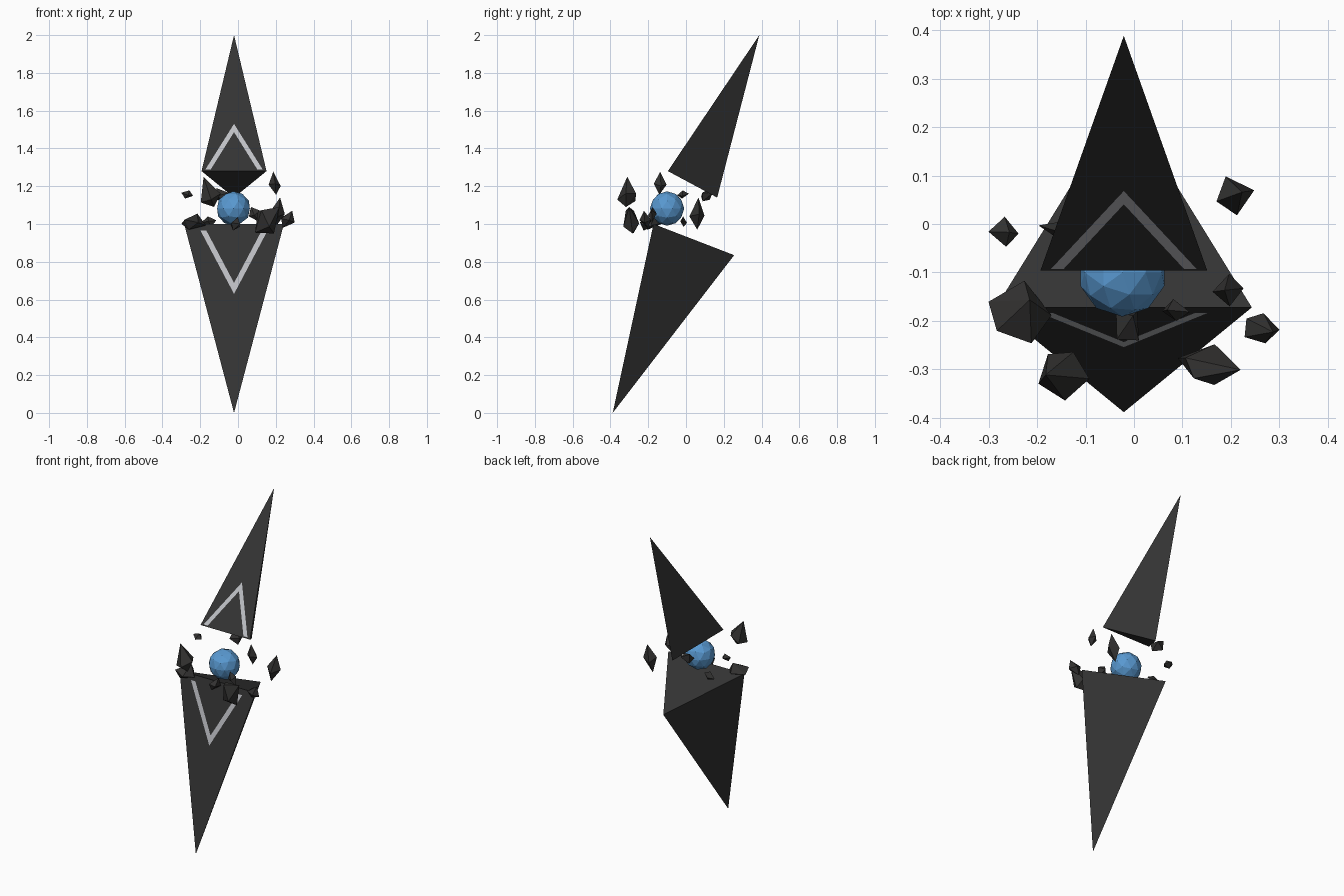
import bpy, bmesh, math, random
from mathutils import Vector

if "Cube" in bpy.data.objects:
    bpy.data.objects.remove(bpy.data.objects["Cube"])

random.seed(4)
CX = -0.021  # centre line of the shards


def material(name, rgb):
    m = bpy.data.materials.new(name)
    m.diffuse_color = (*rgb, 1)
    m.use_nodes = True
    m.node_tree.nodes["Principled BSDF"].inputs["Base Color"].default_value = m.diffuse_color
    return m


STONE = material("dark stone", (0.034, 0.034, 0.034))
RUBBLE = material("rubble stone", (0.032, 0.031, 0.030))
MARK = material("pale grey mark", (0.52, 0.53, 0.56))
BLUE = material("blue core", (0.10, 0.32, 0.64))


def finish(name, bm, mat):
    me = bpy.data.meshes.new(name)
    bm.to_mesh(me)
    bm.free()
    me.materials.append(mat)
    ob = bpy.data.objects.new(name, me)
    bpy.context.collection.objects.link(ob)
    return ob


def shard(name, tip, front, half, back):
    """Tetrahedron from (y, z) of its tip, front edge and back corner."""
    bm = bmesh.new()
    t, b = (bm.verts.new((CX, *p)) for p in (tip, back))
    l, r = (bm.verts.new((CX + s * half, *front)) for s in (-1, 1))
    for f in ((t, l, r), (t, r, b), (t, b, l), (l, b, r)):
        bm.faces.new(f)
    bmesh.ops.recalc_face_normals(bm, faces=bm.faces)
    finish(name, bm, STONE)


def chevron(name, tip, front, z_end, half_out, half_in, z_out, z_in):
    """Thin V-shaped plate lying just in front of a shard's front face."""
    slope = (tip[0] - front[0]) / (tip[1] - front[1])
    bm = bmesh.new()

    def vert(x, z):
        return bm.verts.new((CX + x, front[0] + (z - front[1]) * slope - 0.003, z))

    a, b = vert(0, z_out), vert(0, z_in)
    for s in (-1, 1):
        bm.faces.new((a, b, vert(s * half_in, z_end), vert(s * half_out, z_end)))
    for f in bm.faces:
        f.normal_update()
        if f.normal.y > 0:
            f.normal_flip()
    finish(name, bm, MARK)


def rock(name, lo, hi, axis, sides=5, belly=0.0):
    """Irregular double pyramid along an axis, fitted to a bounding box."""
    bm = bmesh.new()
    q = Vector(axis).to_track_quat('Z', 'Y')
    pts = [Vector((0, 0, 1.0)), Vector((0.1, 0.05, -1.0))]
    for i in range(sides):
        a = 2 * math.pi * i / sides + random.uniform(-0.2, 0.2)
        pts.append(Vector((0.75 * math.cos(a), 0.75 * math.sin(a),
                           belly + random.uniform(-0.25, 0.25))))
    pts = [q @ p for p in pts]
    mn = [min(p[k] for p in pts) for k in range(3)]
    mx = [max(p[k] for p in pts) for k in range(3)]
    for p in pts:
        bm.verts.new([lo[k] + (hi[k] - lo[k]) * (p[k] - mn[k]) / (mx[k] - mn[k])
                      for k in range(3)])
    bmesh.ops.convex_hull(bm, input=bm.verts)
    bmesh.ops.recalc_face_normals(bm, faces=bm.faces)
    finish(name, bm, RUBBLE)


# the two big shards
UP_TIP, UP_FRONT = (0.388, 2.0), (-0.096, 1.28)
LOW_TIP, LOW_FRONT = (-0.388, 0.0), (-0.172, 1.0)
shard("upper_shard", UP_TIP, UP_FRONT, 0.172, (0.165, 1.14))
shard("lower_shard", LOW_TIP, LOW_FRONT, 0.264, (0.255, 0.835))

# chevron marks on the front faces
chevron("upper_chevron", UP_TIP, UP_FRONT, 1.288, 0.152, 0.124, 1.53, 1.486)
chevron("lower_chevron", LOW_TIP, LOW_FRONT, 0.966, 0.178, 0.147, 0.63, 0.688)

# glowing core
bm = bmesh.new()
bmesh.ops.create_icosphere(bm, subdivisions=2, radius=0.091)
finish("core", bm, BLUE).location = (-0.024, -0.1, 1.082)

# floating rubble: low corner, high corner, long axis, sides, belly height
ROCKS = [
    ((-.30, -.047, 1.135), (-.238, .015, 1.178), (-1, 0, .3), 4, 0),
    ((.17, .018, .97), (.248, .098, 1.14), (.3, .1, 1), 4, 0),
    ((.162, -.17, 1.155), (.226, -.103, 1.277), (-.15, 0, 1), 4, -.2),
    ((-.30, -.246, .97), (-.17, -.117, 1.055), (.2, .3, 1), 5, -.1),
    ((-.197, -.364, 1.09), (-.092, -.264, 1.25), (-.35, 0, 1), 5, -.4),
    ((.09, -.332, .95), (.22, -.248, 1.09), (1, -.2, .8), 5, 0),
    ((.228, -.246, .98), (.30, -.184, 1.07), (.5, -.2, 1), 5, 0),
    ((-.037, -.24, .965), (.01, -.18, 1.035), (.3, .3, 1), 4, 0),
    ((.058, -.20, 1.01), (.115, -.155, 1.09), (-.6, 0, 1), 4, 0),
    ((-.197, -.03, .985), (-.115, .005, 1.04), (1, -.3, .2), 4, 0),
    ((-.115, .08, 1.12), (-.05, .14, 1.19), (-.5, .4, 1), 4, 0),
]
for i, args in enumerate(ROCKS):
    rock(f"rubble_{i + 1}", *args)
